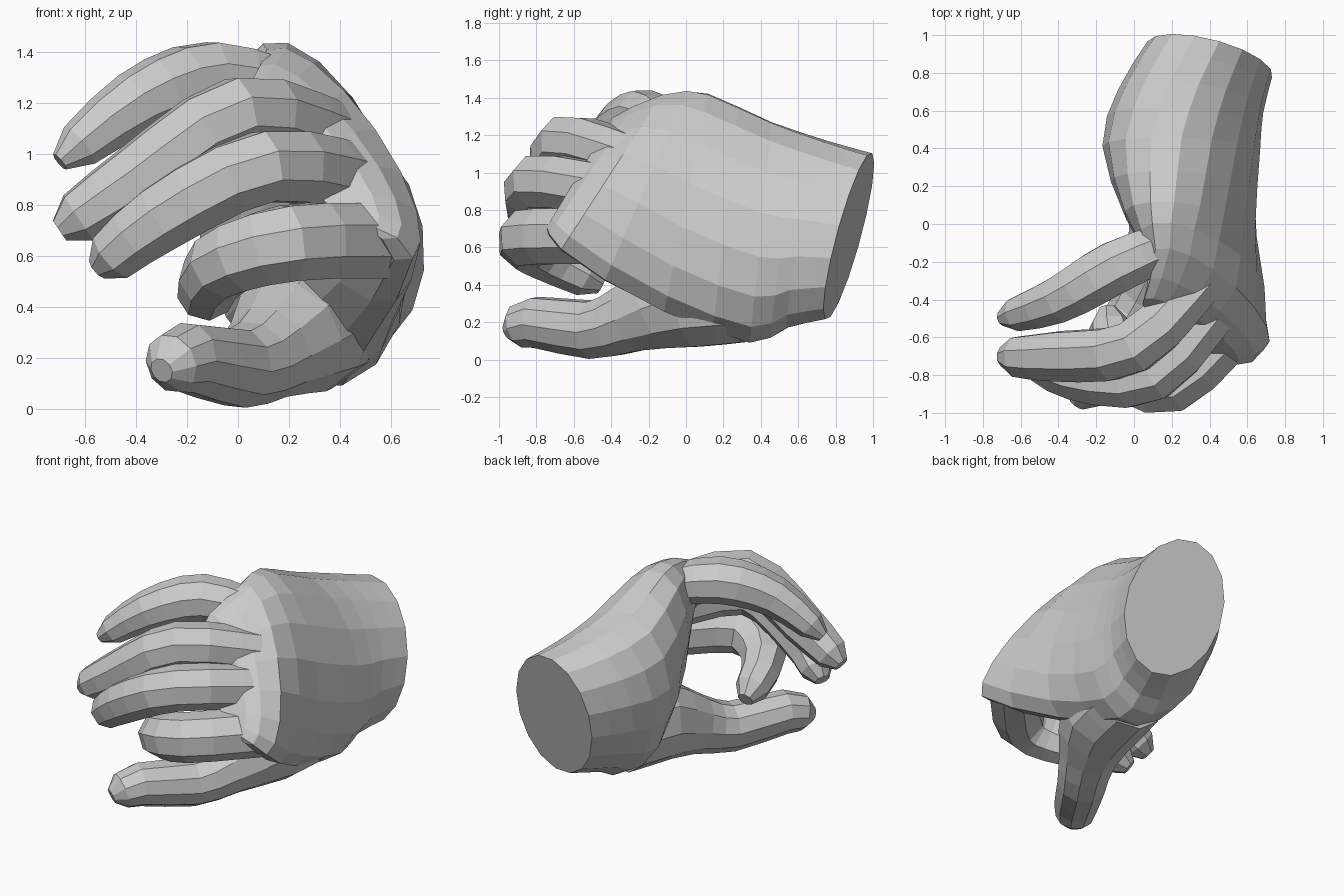
import bpy, bmesh
from math import sin, cos, pi, radians
from mathutils import Vector

cube = bpy.data.objects.get("Cube")
if cube:
    bpy.data.objects.remove(cube, do_unlink=True)


def smooth_path(keys, steps):
    """Pass a smooth curve through key rows of any width."""
    last = len(keys) - 1
    rows = []
    for i in range(last):
        before, start = keys[max(i - 1, 0)], keys[i]
        end, after = keys[i + 1], keys[min(i + 2, last)]
        for step in range(steps):
            t = step / steps
            rows.append([
                b + t * (c - a) / 2
                + t * t * (a - 2.5 * b + 2 * c - d / 2)
                + t ** 3 * (3 * (b - c) + d - a) / 2
                for a, b, c, d in zip(before, start, end, after)
            ])
    rows.append(list(keys[-1]))
    return rows


def loft(name, rings):
    """Skin a list of equal-sized point rings and cap both ends."""
    bm = bmesh.new()
    loops = [[bm.verts.new(point) for point in ring] for ring in rings]
    count = len(loops[0])
    for near, far in zip(loops, loops[1:]):
        for i in range(count):
            j = (i + 1) % count
            bm.faces.new((near[i], near[j], far[j], far[i]))
    bm.faces.new(loops[0])
    bm.faces.new(loops[-1])
    bmesh.ops.recalc_face_normals(bm, faces=bm.faces)
    mesh = bpy.data.meshes.new(name)
    bm.to_mesh(mesh)
    bm.free()
    obj = bpy.data.objects.new(name, mesh)
    bpy.context.collection.objects.link(obj)


def slab_ring(x, y, z, long, short, tilt, lean_x, lean_z, sides=16):
    """Tilted ellipse in x-z whose y leans with x and z."""
    angle = radians(tilt)
    ring = []
    for i in range(sides):
        turn = 2 * pi * i / sides
        u, v = short * cos(turn), long * sin(turn)
        dx = u * cos(angle) - v * sin(angle)
        dz = u * sin(angle) + v * cos(angle)
        ring.append((x + dx, y + lean_x * dx + lean_z * dz, z + dz))
    return ring


def digit(name, keys, steps=3, sides=8):
    """Tube through (x, y, z, radius) joints, with a blunt tip."""
    rows = smooth_path(keys, steps)
    rows[-1][3] /= 2
    points = [Vector(row[:3]) for row in rows]
    side = Vector((0, 0, 1))
    rings = []
    for i, point in enumerate(points):
        ahead = points[min(i + 1, len(points) - 1)]
        behind = points[max(i - 1, 0)]
        axis = (ahead - behind).normalized()
        side = (side - axis * side.dot(axis)).normalized()
        other = axis.cross(side)
        radius = rows[i][3]
        ring = []
        for k in range(sides):
            turn = 2 * pi * (k + 0.5) / sides
            ring.append(point + radius * (cos(turn) * side + sin(turn) * other))
        rings.append(ring)
    loft(name, rings)


# Wrist, palm, knuckles and the webs between the fingers
palm_keys = [
    (0.4, 0.87, 0.66, 0.45, 0.33, 10, -0.2, 0.25),
    (0.3, 0.65, 0.67, 0.51, 0.38, 12, -0.1, 0.2),
    (0.25, 0.4, 0.68, 0.61, 0.4, 15, 0, 0.1),
    (0.3, 0, 0.84, 0.62, 0.3, 20, 0, 0.2),
    (0.4, -0.4, 1, 0.5, 0.17, 35, 0, 0.65),
    (0.3, -0.57, 1, 0.38, 0.1, 40, 0, 0.6),
]
loft("palm", [slab_ring(*row) for row in smooth_path(palm_keys, steps=2)])

# Thumb with the fleshy pad at its base
digit("thumb", [
    (0.3, 0.3, 0.35, 0.27),
    (0.25, 0, 0.33, 0.28),
    (0.12, -0.3, 0.22, 0.19),
    (0, -0.5, 0.16, 0.16),
    (-0.2, -0.8, 0.2, 0.14),
    (-0.3, -0.95, 0.15, 0.1),
], steps=2, sides=10)

# Four curled fingers, each from knuckle to tip
digit("index_finger", [
    (0.55, -0.52, 0.66, 0.16),
    (0.2, -0.85, 0.65, 0.16),
    (-0.07, -0.75, 0.56, 0.14),
    (-0.14, -0.45, 0.4, 0.1),
])
digit("middle_finger", [
    (0.45, -0.4, 0.9, 0.15),
    (0.1, -0.8, 0.95, 0.15),
    (-0.3, -0.8, 0.75, 0.14),
    (-0.55, -0.7, 0.55, 0.1),
])
digit("ring_finger", [
    (0.35, -0.3, 1.08, 0.14),
    (0, -0.65, 1.16, 0.15),
    (-0.4, -0.7, 0.9, 0.14),
    (-0.7, -0.7, 0.7, 0.1),
])
digit("little_finger", [
    (0.25, -0.08, 1.22, 0.12),
    (-0.1, -0.23, 1.3, 0.15),
    (-0.4, -0.4, 1.2, 0.13),
    (-0.7, -0.5, 0.97, 0.08),
])
